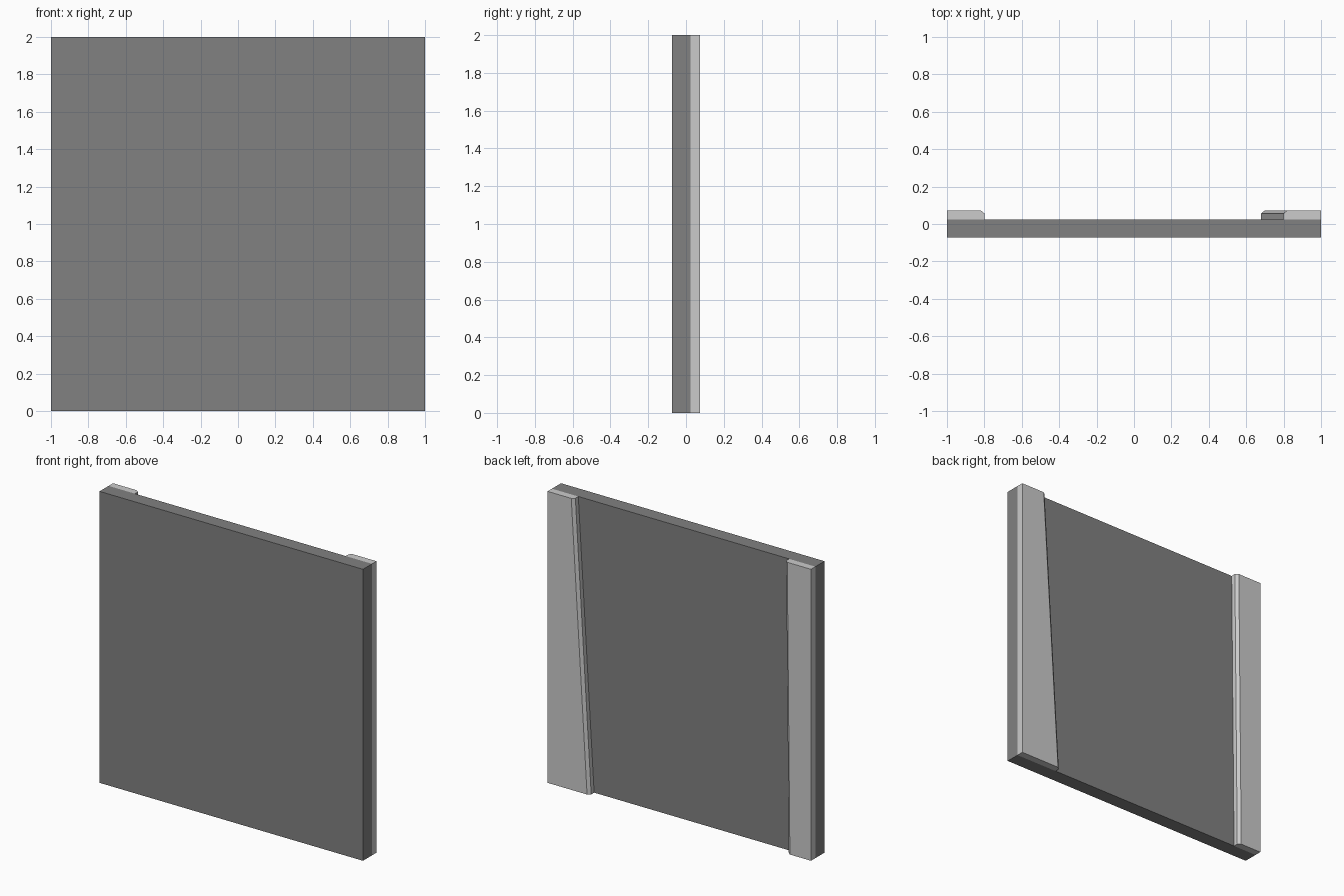
import bpy, bmesh

if "Cube" in bpy.data.objects:
    bpy.data.objects.remove(bpy.data.objects["Cube"])

BACK, MID, RIM = 0.025, 0.057, 0.073   # panel back, chamfer start, strip back face
HEIGHT, CHAMFER = 2.0, 0.02


def make_object(name, bm):
    bmesh.ops.recalc_face_normals(bm, faces=bm.faces)
    mesh = bpy.data.meshes.new(name)
    bm.to_mesh(mesh)
    bm.free()
    obj = bpy.data.objects.new(name, mesh)
    bpy.context.collection.objects.link(obj)
    return obj


def loft(name, bottom, top):
    """Solid between two (x, y) outlines at z = 0 and z = HEIGHT."""
    bm = bmesh.new()
    lo = [bm.verts.new((x, y, 0)) for x, y in bottom]
    hi = [bm.verts.new((x, y, HEIGHT)) for x, y in top]
    bm.faces.new(lo)
    bm.faces.new(hi)
    n = len(lo)
    for i in range(n):
        j = (i + 1) % n
        bm.faces.new((lo[i], lo[j], hi[j], hi[i]))
    return make_object(name, bm)


def strip_outline(side, width):
    """Strip section with a chamfered inner edge; side is -1 or 1."""
    inner = 1 - width
    return [(side * x, y) for x, y in (
        (1, BACK), (1, RIM), (inner + CHAMFER, RIM), (inner, MID), (inner, BACK))]


# Main dark panel
rect = [(-1, -RIM), (1, -RIM), (1, BACK), (-1, BACK)]
panel = loft("wall_panel", rect, rect)
dark = bpy.data.materials.new("dark_grey")
dark.diffuse_color = (0.22, 0.22, 0.22, 1)
dark.use_nodes = True
dark.node_tree.nodes["Principled BSDF"].inputs["Base Color"].default_value = dark.diffuse_color
panel.data.materials.append(dark)

# Tapered strips on the back: side, bottom width, top width
for name, side, low, high in (("left_back_strip", -1, 0.18, 0.20),
                              ("right_back_strip", 1, 0.32, 0.20)):
    loft(name, strip_outline(side, low), strip_outline(side, high))
